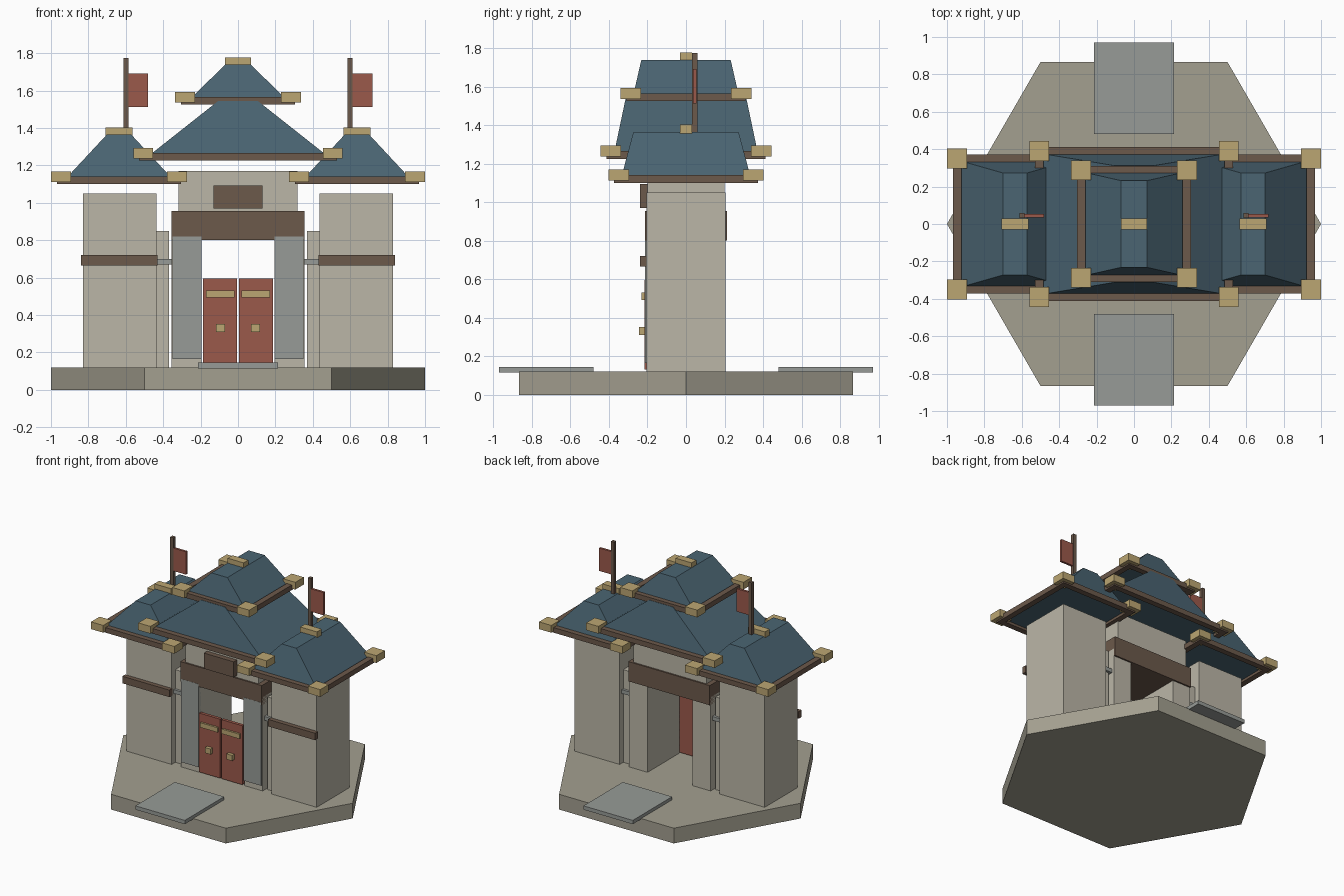
import bpy, bmesh, math

if "Cube" in bpy.data.objects:
    bpy.data.objects.remove(bpy.data.objects["Cube"])


def material(name, r, g, b):
    m = bpy.data.materials.new(name)
    m.diffuse_color = (r, g, b, 1)
    m.use_nodes = True
    m.node_tree.nodes["Principled BSDF"].inputs["Base Color"].default_value = m.diffuse_color
    return m


STONE = material("pale_stone", 0.50, 0.47, 0.39)
PAVING = material("paving", 0.37, 0.35, 0.28)
SLATE = material("grey_slab", 0.31, 0.33, 0.31)
WOOD = material("dark_wood", 0.15, 0.10, 0.07)
TILE = material("roof_tile", 0.07, 0.13, 0.17)
GOLD = material("ochre", 0.50, 0.38, 0.17)
RED = material("red_paint", 0.33, 0.10, 0.07)


def finish(name, bm, mat):
    bmesh.ops.recalc_face_normals(bm, faces=bm.faces)
    me = bpy.data.meshes.new(name)
    bm.to_mesh(me)
    bm.free()
    me.materials.append(mat)
    ob = bpy.data.objects.new(name, me)
    bpy.context.collection.objects.link(ob)
    return ob


def loft(name, rings, mat):
    """Solid through rings that have equal point counts."""
    bm = bmesh.new()
    loops = [[bm.verts.new(p) for p in ring] for ring in rings]
    n = len(loops[0])
    for a, b in zip(loops, loops[1:]):
        for i in range(n):
            j = (i + 1) % n
            bm.faces.new((a[i], a[j], b[j], b[i]))
    bm.faces.new(loops[0])
    bm.faces.new(loops[-1])
    return finish(name, bm, mat)


def rect(cx, hx, hy, z):
    return [(cx + sx * hx, sy * hy, z) for sx, sy in ((-1, -1), (1, -1), (1, 1), (-1, 1))]


def box(name, x, y, z, mat):
    """Box from (min, max) ranges."""
    ring = lambda h: [(x[0], y[0], h), (x[1], y[0], h), (x[1], y[1], h), (x[0], y[1], h)]
    return loft(name, [ring(z[0]), ring(z[1])], mat)


def cbox(name, c, s, mat):
    return box(name, *[(c[i] - s[i] / 2, c[i] + s[i] / 2) for i in range(3)], mat)


def pair(name, x, y, z, mat):
    """Box on the right plus its mirror image on the left."""
    box(name + "_right", x, y, z, mat)
    box(name + "_left", (-x[1], -x[0]), y, z, mat)


def roof(name, cx, z, corner, base, top, z_top, cap_x):
    """Hipped roof with eave beams, corner blocks and ridge cap."""
    ex, ey = corner
    loft(name + "_roof", [rect(cx, *base, z), rect(cx, *top, z_top)], TILE)
    for s in (-1, 1):
        cbox(name + "_eave_long", (cx, s * ey, z), (2 * ex + 0.045, 0.045, 0.04), WOOD)
        cbox(name + "_eave_side", (cx + s * ex, 0, z), (0.045, 2 * ey + 0.045, 0.04), WOOD)
        for t in (-1, 1):
            cbox(name + "_corner_block", (cx + s * ex, t * ey, z + 0.02), (0.106, 0.106, 0.057), GOLD)
    cbox(name + "_ridge_cap", (cx, 0, z_top + 0.015), (cap_x, 0.06, 0.047), GOLD)


# Hexagonal base and entrance slabs
hexagon = [(math.cos(i * math.pi / 3), math.sin(i * math.pi / 3)) for i in range(6)]
loft("base", [[(x, y, z) for x, y in hexagon] for z in (0, 0.12)], PAVING)
box("front_step", (-0.215, 0.215), (-0.97, -0.48), (0.115, 0.145), SLATE)
box("back_step", (-0.215, 0.215), (0.48, 0.97), (0.115, 0.145), SLATE)

# Side towers and linking walls
pair("tower", (0.435, 0.83), (-0.205, 0.205), (0.11, 1.05), STONE)
pair("tower_band", (0.43, 0.84), (-0.24, -0.204), (0.665, 0.72), WOOD)
pair("link_wall", (0.37, 0.44), (-0.16, 0.16), (0.11, 0.85), STONE)
pair("link_ledge", (0.35, 0.44), (-0.18, 0.18), (0.67, 0.70), SLATE)

# Gate posts, lintel and wall above
pair("gate_post", (0.195, 0.355), (-0.2, 0.2), (0.11, 0.86), STONE)
pair("post_panel", (0.195, 0.35), (-0.213, -0.19), (0.165, 0.82), SLATE)
box("lintel", (-0.355, 0.355), (-0.212, 0.212), (0.80, 0.955), WOOD)
box("upper_wall", (-0.318, 0.318), (-0.2, 0.2), (0.94, 1.17), STONE)
box("blank_sign", (-0.13, 0.13), (-0.24, -0.195), (0.97, 1.093), WOOD)

# Door leaves with rails and knobs
pair("door", (0.006, 0.188), (-0.215, -0.19), (0.13, 0.595), RED)
pair("door_rail", (0.018, 0.172), (-0.23, -0.21), (0.493, 0.53), GOLD)
pair("door_knob", (0.07, 0.118), (-0.243, -0.21), (0.31, 0.353), GOLD)

# Roofs
roof("main", 0, 1.245, (0.507, 0.39), (0.485, 0.375), (0.105, 0.312), 1.545, 0.14)
roof("top", 0, 1.545, (0.283, 0.287), (0.265, 0.276), (0.07, 0.232), 1.738, 0.137)
for side, s in (("left", -1), ("right", 1)):
    roof(side + "_tower", s * 0.636, 1.12, (0.31, 0.35), (0.293, 0.338), (0.065, 0.273), 1.365, 0.146)
    # Flag and pole, both flags flying towards +x
    x = s * 0.6
    cbox(side + "_flagpole", (x, 0.045, 1.545), (0.027, 0.027, 0.46), WOOD)
    box(side + "_flag", (x + 0.01, x + 0.12), (0.036, 0.054), (1.512, 1.692), RED)
